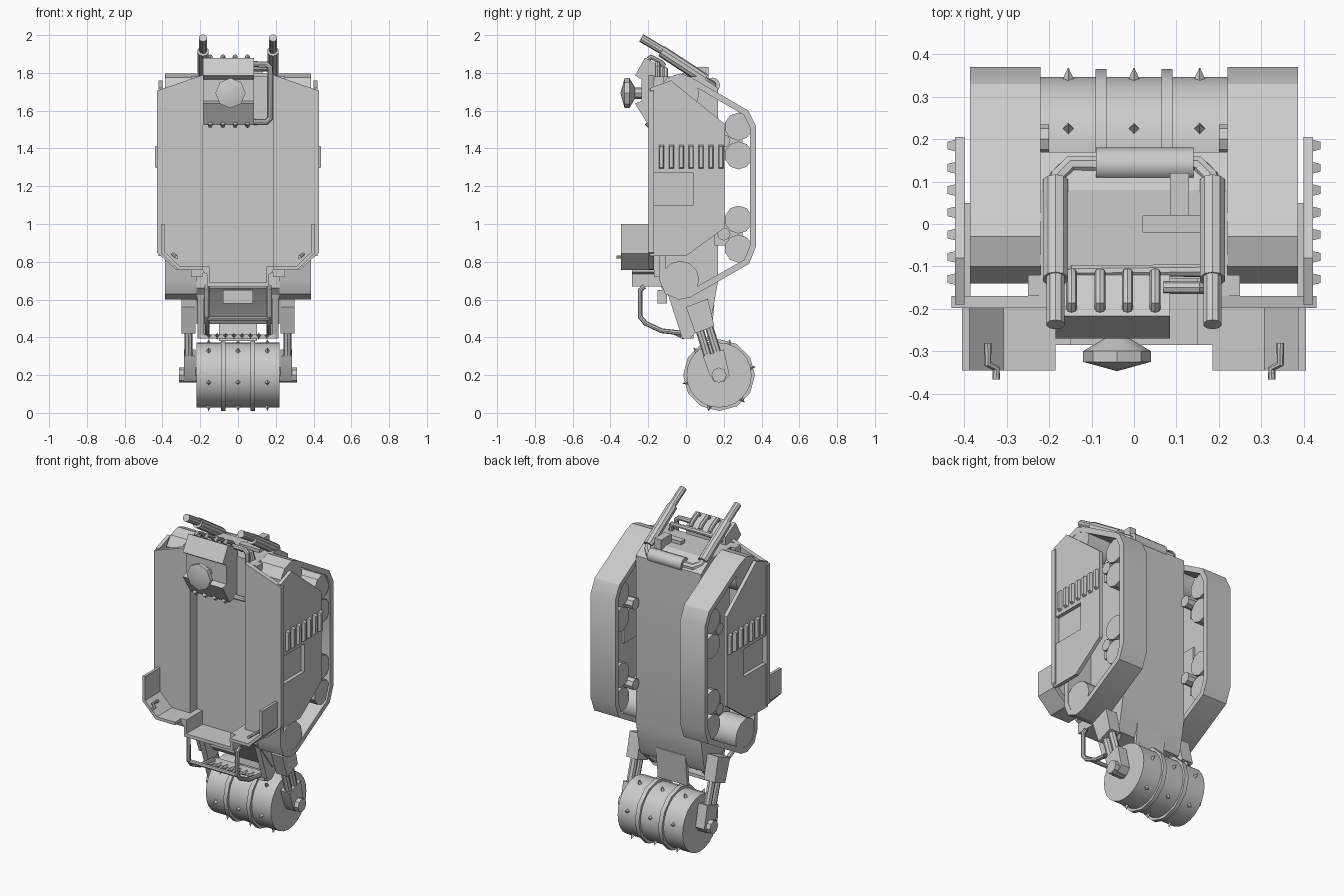
import bpy, bmesh
from math import sin, cos, pi, radians
from mathutils import Vector

if "Cube" in bpy.data.objects:
    bpy.data.objects.remove(bpy.data.objects["Cube"])


def finish(name, bm):
    bmesh.ops.recalc_face_normals(bm, faces=bm.faces)
    me = bpy.data.meshes.new(name)
    bm.to_mesh(me)
    bm.free()
    ob = bpy.data.objects.new(name, me)
    bpy.context.collection.objects.link(ob)
    return ob


def prism(name, pts, lo, hi, axis='x', inner=None):
    """Extrude a profile: (y, z) points along x, or (x, z) points along y."""
    bm = bmesh.new()
    put = lambda a, p: bm.verts.new((a, p[0], p[1]) if axis == 'x' else (p[0], a, p[1]))
    n = len(pts)
    loops = [[put(a, p) for p in ring] for ring in ([pts, inner] if inner else [pts]) for a in (lo, hi)]
    for i in range(n):
        j = (i + 1) % n
        for k in range(0, len(loops), 2):
            bm.faces.new((loops[k][i], loops[k][j], loops[k + 1][j], loops[k + 1][i]))
        if inner:
            for k in (0, 1):
                bm.faces.new((loops[k][i], loops[k][j], loops[k + 2][j], loops[k + 2][i]))
    if not inner:
        bm.faces.new(loops[0])
        bm.faces.new(loops[1])
    return finish(name, bm)


def box(name, x, y, z):
    return prism(name, [(y[0], z[0]), (y[1], z[0]), (y[1], z[1]), (y[0], z[1])], x[0], x[1])


def rod(name, a, b, r, r2=None, n=12):
    a, b = Vector(a), Vector(b)
    bm = bmesh.new()
    bmesh.ops.create_cone(bm, cap_ends=True, segments=n, radius1=r,
                          radius2=r if r2 is None else r2, depth=(b - a).length)
    ob = finish(name, bm)
    ob.data.transform((b - a).to_track_quat('Z', 'Y').to_matrix().to_4x4())
    ob.location = (a + b) / 2
    return ob


def pipe(name, pts, r):
    cu = bpy.data.curves.new(name, 'CURVE')
    cu.dimensions, cu.bevel_depth, cu.bevel_resolution, cu.use_fill_caps = '3D', r, 2, True
    sp = cu.splines.new('POLY')
    sp.points.add(len(pts) - 1)
    for p, q in zip(sp.points, pts):
        p.co = (*q, 1)
    tmp = bpy.data.objects.new(name, cu)
    me = bpy.data.meshes.new_from_object(tmp)
    bpy.data.objects.remove(tmp)
    ob = bpy.data.objects.new(name, me)
    bpy.context.collection.objects.link(ob)
    return ob


def inset(pts, t):
    """Move a clockwise closed profile inward by t."""
    out, n = [], len(pts)
    for i in range(n):
        p, a, b = Vector(pts[i]), Vector(pts[i - 1]), Vector(pts[(i + 1) % n])
        d1, d2 = (p - a).normalized(), (b - p).normalized()
        n1, n2 = Vector((d1.y, -d1.x)), Vector((d2.y, -d2.x))
        out.append(tuple(p + (n1 + n2) * t / (1 + n1.dot(n2))))
    return out


# Central hull
prism('hull', [(-.13, 1.78), (.08, 1.78), (.17, 1.72), (.17, .7), (.14, .53), (.12, .49), (.02, .47),
               (-.09, .62), (-.13, .66)], -.22, .22)
box('hull_front_panel', (-.08, .08), (-.15, -.1), (.58, .65))
prism('roller_guard', [(.13, .57), (.15, .57), (.13, .38), (.11, .38)], -.1, .1)
box('roof_hatch', (.02, .16), (-.02, .02), (1.77, 1.8))
box('roof_duct', (.085, .13), (.02, .12), (1.77, 1.83))

# Track, skirt and tray profiles
track = [(-.14, .7), (-.14, 1.72), (-.1, 1.775), (-.03, 1.797), (.03, 1.775), (.33, 1.6), (.37, 1.52),
         (.37, .88), (.335, .79), (.02, .61), (-.04, .6), (-.11, .63)]
skirt = [(-.19, .83), (-.19, 1.1), (.04, 1.1), (.04, 1.27), (-.19, 1.27), (-.19, 1.72), (-.08, 1.76),
         (.205, 1.53), (.205, .98), (.0, .83)]
for s in (-1, 1):
    prism('track', track, s * .22, s * .387, inner=inset(track, .032))
    for z in (1.516, 1.363, 1.023, .87):
        rod('road_wheel', (s * .24, .278, z), (s * .375, .278, z), .074, n=10)
    for z in (1.44, .947):
        rod('bogie_axle', (s * .2, .2, z), (s * .37, .2, z), .035, n=8)
        box('bogie', (s * .28, s * .34), (.15, .3), (z - .06, z + .06))
    for z in (1.69, .705):
        rod('sprocket', (s * .23, -.03, z), (s * .385, -.03, z), .1, n=12)
    # Side skirt with notch and vents
    prism('side_skirt', skirt, s * .4, s * .422)
    box('skirt_recess', (s * .385, s * .4), (-.17, .05), (1.09, 1.28))
    for i in range(7):
        y = -.13 + i * .0525
        bm = bmesh.new()
        bmesh.ops.create_cube(bm, size=1)
        for v in bm.verts:
            out = v.co.x > 0
            v.co = (s * (.44 if out else .415), y + v.co.y * (.018 if out else .03),
                    1.355 + v.co.z * (.11 if out else .13))
        finish('vent_rib', bm)
    # Deck fender and recess side
    prism('deck_plate', [(s * .185, 1.79), (s * .43, 1.705), (s * .43, .85), (s * .33, .76), (s * .185, .76)],
          -.198, -.17, 'y')
    box('recess_wall', (s * .185, s * .25), (-.17, -.12), (.72, 1.78))
    # Tray lip
    lip = [(.405, 1.0), (.405, .845), (.315, .757), (.185, .757), (.185, .775), (.308, .775), (.388, .853), (.388, 1.0)]
    prism('tray_lip', [(s * x, z) for x, z in lip], -.345, -.17, 'y')
    pipe('tow_hook', [(s * .345, -.28, .84), (s * .345, -.33, .84), (s * .325, -.34, .825), (s * .325, -.367, .825)], .009)
    # Roller arm
    prism('arm_block', [(0, .56), (.115, .605), (.15, .46), (.05, .42)], s * .225, s * .3)
    for dy in (-.025, .03):
        rod('arm_rod', (s * .262, .085 + dy, .48), (s * .262, .15 + dy, .27), .022, n=8)
    prism('arm_fork', [(.09, .3), (.2, .335), (.23, .2), (.2, .165), (.15, .165), (.125, .2)], s * .225, s * .285)
    # Front bumper upright
    pipe('bumper_side', [(s * .165, -.22, .67), (s * .165, -.243, .65), (s * .165, -.243, .51), (s * .165, -.215, .475),
                         (s * .165, -.13, .435), (s * .165, .0, .42)], .013)
    prism('lower_cheek', [(-.1, .64), (.15, .62), (.1, .47), (.02, .395), (-.02, .395)], s * .18, s * .215)
    # Exhaust stack
    rod('exhaust_tip', (s * .185, -.237, 1.985), (s * .185, -.11, 1.91), .022, n=10)
    rod('exhaust_stack', (s * .185, -.13, 1.915), (s * .185, .1, 1.765), .031, n=10)
    pipe('exhaust_elbow', [(s * .185, .08, 1.775), (s * .18, .11, 1.75), (s * .15, .14, 1.735), (s * .08, .14, 1.735)], .022)

rod('muffler', (-.09, .14, 1.735), (.14, .14, 1.735), .04, n=12)

# Centre step of the tray
prism('tray_centre', [(-.185, .775), (-.185, .745), (-.165, .735), (-.165, .67), (.165, .67), (.165, .735), (.185, .745),
                      (.185, .775), (.15, .775), (.15, .69), (-.15, .69), (-.15, .775)], -.285, -.12, 'y')

# Bumper bars and teeth
rod('bumper_bar', (-.165, -.235, .5), (.165, -.235, .5), .012, n=8)
box('bumper_floor', (-.2, .2), (-.03, .04), (.395, .415))
for i in range(8):
    x = -.154 + i * .044
    rod('bumper_tooth', (x, -.01, .405), (x, -.07, .42), .016, .003, n=4)

# Spiked roller
C = Vector((0, .175, .2))
rod('roller_drum', C - Vector((.22, 0, 0)), C + Vector((.22, 0, 0)), .172, n=24)
for x in (-.078, .078):
    rod('roller_band', C + Vector((x - .013, 0, 0)), C + Vector((x + .013, 0, 0)), .19, n=12)
for i in range(6):
    a = radians(47 + 60 * i)
    d = Vector((0, -cos(a), sin(a)))
    for x in (-.155, 0, .155):
        p = C + Vector((x, 0, 0))
        rod('roller_spike', p + d * .16, p + d * .198, .018, .001, n=4)
rod('roller_axle', C - Vector((.312, 0, 0)), C + Vector((.312, 0, 0)), .04, n=8)

# Lamp housing on the deck
prism('lamp_housing', [(-.12, 1.83), (-.217, 1.88), (-.27, 1.787), (-.235, 1.765), (-.235, 1.65), (-.27, 1.638),
                       (-.2, 1.525), (-.12, 1.54)], -.185, .085)
for x in (-.147, -.08, -.015, .05):
    pipe('housing_bar_top', [(x, -.2, 1.872), (x, -.185, 1.885), (x, -.13, 1.855), (x, -.115, 1.835)], .013)
    pipe('housing_bar_bottom', [(x, -.21, 1.535), (x, -.195, 1.52), (x, -.13, 1.53)], .012)
lens = [(0, -.347), (.08, -.325), (.08, -.3), (.03, -.27), (.03, -.22)]
bm = bmesh.new()
rings = [[bm.verts.new((-.04 + r * cos(k * pi / 4), y, 1.693 + r * sin(k * pi / 4))) for k in range(8)]
         for r, y in lens[1:]]
tip = bm.verts.new((-.04, lens[0][1], 1.693))
for k in range(8):
    j = (k + 1) % 8
    bm.faces.new((tip, rings[0][k], rings[0][j]))
    for a, b in zip(rings, rings[1:]):
        bm.faces.new((a[k], a[j], b[j], b[k]))
bm.faces.new(rings[-1])
finish('lamp', bm)

# Conduits beside the housing
pipe('side_conduit', [(.07, -.15, 1.847), (.15, -.15, 1.847), (.17, -.15, 1.83), (.17, -.15, 1.56), (.15, -.15, 1.54),
                      (.07, -.15, 1.54)], .015)
pipe('rear_conduit', [(-.155, -.13, 1.8), (-.14, -.11, 1.82), (.17, -.11, 1.82), (.18, -.11, 1.77)], .015)

# Smooth the round parts, keeping hard edges
for ob in bpy.context.collection.objects:
    ob.select_set(True)
    bpy.context.view_layer.objects.active = ob
bpy.ops.object.shade_smooth_by_angle(angle=radians(31))
